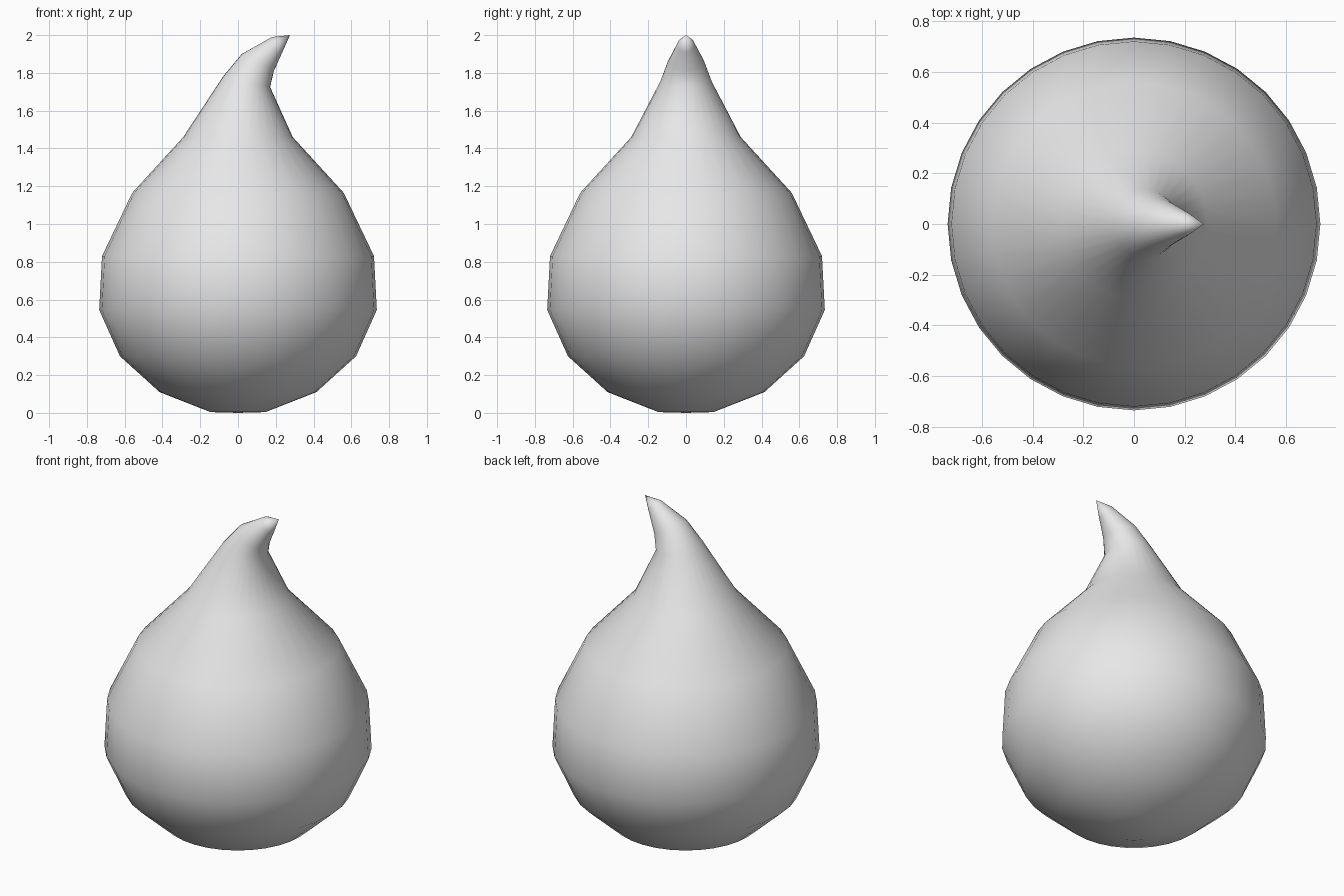
import bpy, bmesh, math

cube = bpy.data.objects.get("Cube")
if cube:
    bpy.data.objects.remove(cube)

SEGMENTS = 32

grey = bpy.data.materials.new("light_grey")
grey.use_nodes = True
colour = (0.8, 0.8, 0.8, 1)
grey.diffuse_color = colour
grey.node_tree.nodes["Principled BSDF"].inputs["Base Color"].default_value = colour

# Round body rings: radius, height
body = [(0.145, 0.004), (0.415, 0.11), (0.625, 0.30), (0.735, 0.545),
        (0.72, 0.83), (0.56, 1.165), (0.29, 1.46)]
# Curled tip rings: left x, left z, right x, right z, half depth
curl = [(-0.08, 1.78, 0.17, 1.725, 0.137),
        (0.02, 1.90, 0.19, 1.81, 0.097),
        (0.18, 1.99, 0.235, 1.91, 0.045)]
rings = [(-r, z, r, z, r) for r, z in body] + curl

bm = bmesh.new()


def add_ring(x0, z0, x1, z1, depth):
    """Ellipse spanning two points in the xz plane, with a half depth in y."""
    verts = []
    for i in range(SEGMENTS):
        a = math.tau * i / SEGMENTS
        t = (1 + math.cos(a)) / 2
        verts.append(bm.verts.new((x0 + (x1 - x0) * t, depth * math.sin(a),
                                   z0 + (z1 - z0) * t)))
    return verts


loops = [add_ring(*ring) for ring in rings]
bottom = bm.verts.new((0, 0, 0))
tip = bm.verts.new((0.275, 0, 2))

# Skin between the rings and close both ends
for i in range(SEGMENTS):
    j = (i + 1) % SEGMENTS
    for low, high in zip(loops, loops[1:]):
        bm.faces.new((low[i], low[j], high[j], high[i]))
    bm.faces.new((bottom, loops[0][j], loops[0][i]))
    bm.faces.new((loops[-1][i], loops[-1][j], tip))

for face in bm.faces:
    face.smooth = True
bmesh.ops.recalc_face_normals(bm, faces=bm.faces)

mesh = bpy.data.meshes.new("droplet_body")
bm.to_mesh(mesh)
bm.free()
mesh.materials.append(grey)
droplet = bpy.data.objects.new("droplet_body", mesh)
bpy.context.collection.objects.link(droplet)
